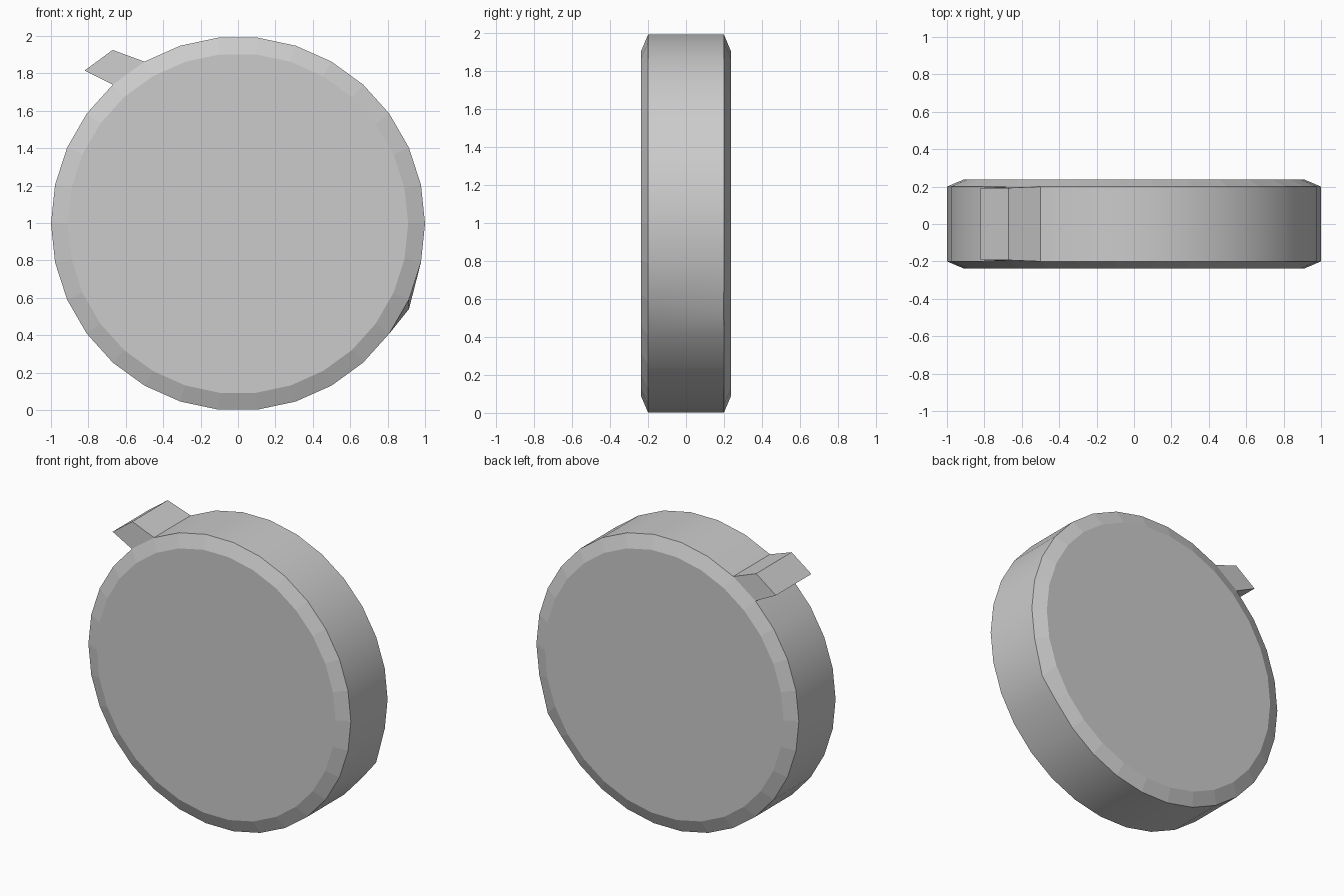
import bpy, bmesh, math

if "Cube" in bpy.data.objects:
    bpy.data.objects.remove(bpy.data.objects["Cube"])

SIDES = 30
CENTRE_Z = 0.9965

bm = bmesh.new()

def ring(radius, y):
    return [bm.verts.new((radius * math.cos(2 * math.pi * i / SIDES), y,
                          CENTRE_Z + radius * math.sin(2 * math.pi * i / SIDES)))
            for i in range(SIDES)]

def bridge(a, b):
    return [bm.faces.new((a[i], a[(i + 1) % SIDES], b[(i + 1) % SIDES], b[i]))
            for i in range(SIDES)]

# Disc: front face, bevel, rim, bevel, back face
rings = [ring(0.91, -0.238), ring(1.0, -0.2), ring(1.0, 0.2), ring(0.91, 0.238)]
bm.faces.new(rings[0])
bridge(rings[0], rings[1])
rim = bridge(rings[1], rings[2])
bridge(rings[2], rings[3])
bm.faces.new(rings[3])
for f in rim:
    f.smooth = True

# Dented corner on the lower back rim
rings[2][28].co = (0.914, 0.198, 0.54)

# Lug pulled out of one rim facet
base = rim[10]
lug = bmesh.ops.extrude_discrete_faces(bm, faces=[base])["faces"][0]
for v in lug.verts:
    x, z = (-0.67, 1.925) if v.co.x > -0.6 else (-0.82, 1.815)
    v.co = (x, math.copysign(0.193, v.co.y), z)
for e in lug.edges:
    for f in e.link_faces:
        f.smooth = False

bmesh.ops.recalc_face_normals(bm, faces=bm.faces)
mesh = bpy.data.meshes.new("disc_with_lug")
bm.to_mesh(mesh)
bm.free()
obj = bpy.data.objects.new("disc_with_lug", mesh)
bpy.context.collection.objects.link(obj)
